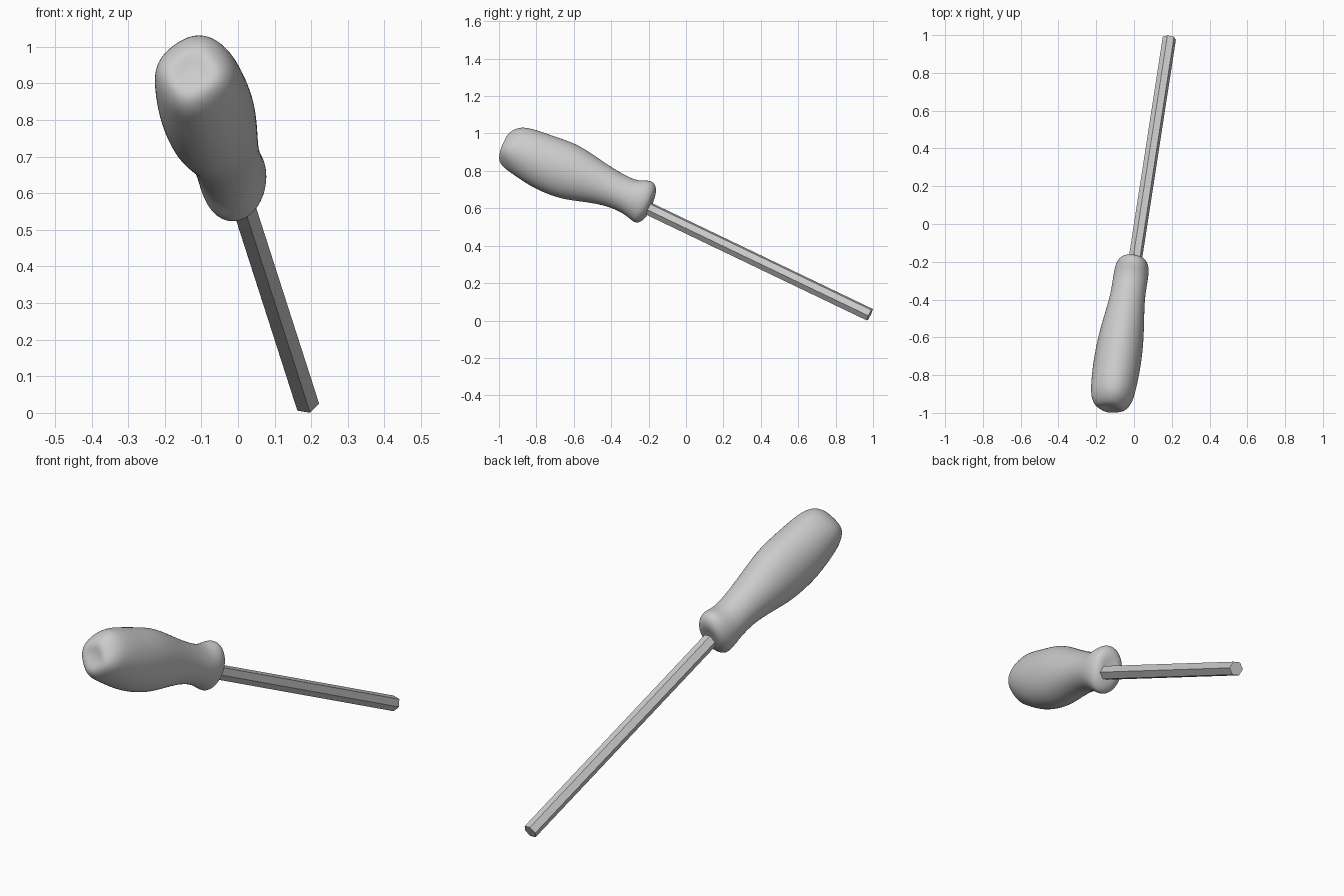
import bpy, bmesh, math
from mathutils import Vector

cube = bpy.data.objects.get("Cube")
if cube:
    bpy.data.objects.remove(cube, do_unlink=True)

grey = bpy.data.materials.new("plain grey")
grey.use_nodes = True
colour = (0.6, 0.6, 0.6, 1)
grey.diffuse_color = colour
grey.node_tree.nodes["Principled BSDF"].inputs["Base Color"].default_value = colour


def loft(name, origin, direction, sections, sides, turn=0.0, lobes=None):
    """Skin elliptical sections (distance, lift, half height, half width) along an axis."""
    d = Vector(direction).normalized()
    side = Vector((0, 0, 1)).cross(d).normalized()
    if side.x < 0:
        side.negate()
    up = d.cross(side)
    if up.z < 0:
        up.negate()
    bm = bmesh.new()
    rings = []
    for s, lift, tall, wide in sections:
        centre = Vector(origin) + d * s + up * lift
        ring = []
        for i in range(sides):
            a = 2 * math.pi * i / sides + turn
            k = lobes(s, a) if lobes else 1
            ring.append(bm.verts.new(centre + k * (side * wide * math.cos(a) + up * tall * math.sin(a))))
        rings.append(ring)
    for r0, r1 in zip(rings, rings[1:]):
        for i in range(sides):
            j = (i + 1) % sides
            bm.faces.new((r0[i], r0[j], r1[j], r1[i]))
    bm.faces.new(rings[0])
    bm.faces.new(rings[-1])
    bmesh.ops.recalc_face_normals(bm, faces=bm.faces)
    mesh = bpy.data.meshes.new(name)
    bm.to_mesh(mesh)
    bm.free()
    mesh.materials.append(grey)
    obj = bpy.data.objects.new(name, mesh)
    bpy.context.collection.objects.link(obj)
    return obj


# Hexagonal shaft, running from inside the guard down to the tip
tip = Vector((0.187, 0.983, 0.031))
root = Vector((-0.003, -0.25, 0.622))
length = (tip - root).length
loft("shaft", root, tip - root, [(0, 0, 0.036, 0.036), (length, 0, 0.036, 0.036)],
     6, math.radians(-10))


# Soft worn lobes around the butt end of the grip
def butt_lobes(s, a):
    fade = min(max((s - 0.7) / 0.1, 0), 1)
    return 1 + 0.05 * fade * math.cos(4 * a + 0.6)


# Handle: flared guard, narrow waist, swelling grip and rounded butt
profile = [
    (-0.033, 0.012, 0.02, 0.02),
    (-0.037, 0.010, 0.058, 0.05),
    (-0.025, 0.005, 0.098, 0.074),
    (0.000, 0.000, 0.121, 0.087),
    (0.030, 0.001, 0.117, 0.092),
    (0.070, -0.001, 0.100, 0.093),
    (0.120, 0.002, 0.094, 0.092),
    (0.200, 0.007, 0.099, 0.094),
    (0.300, 0.008, 0.120, 0.107),
    (0.400, 0.007, 0.145, 0.119),
    (0.480, 0.008, 0.155, 0.125),
    (0.600, 0.007, 0.150, 0.127),
    (0.720, 0.020, 0.133, 0.119),
    (0.780, 0.018, 0.115, 0.106),
    (0.815, 0.010, 0.084, 0.082),
    (0.826, 0.008, 0.055, 0.055),
    (0.816, 0.008, 0.020, 0.020),
]
handle = loft("handle", (-0.008, -0.22, 0.63), (-0.145, -0.923, 0.357), profile, 24,
              lobes=butt_lobes)
for poly in handle.data.polygons:
    poly.use_smooth = True
smooth = handle.modifiers.new("smooth", 'SUBSURF')
smooth.levels = smooth.render_levels = 2
